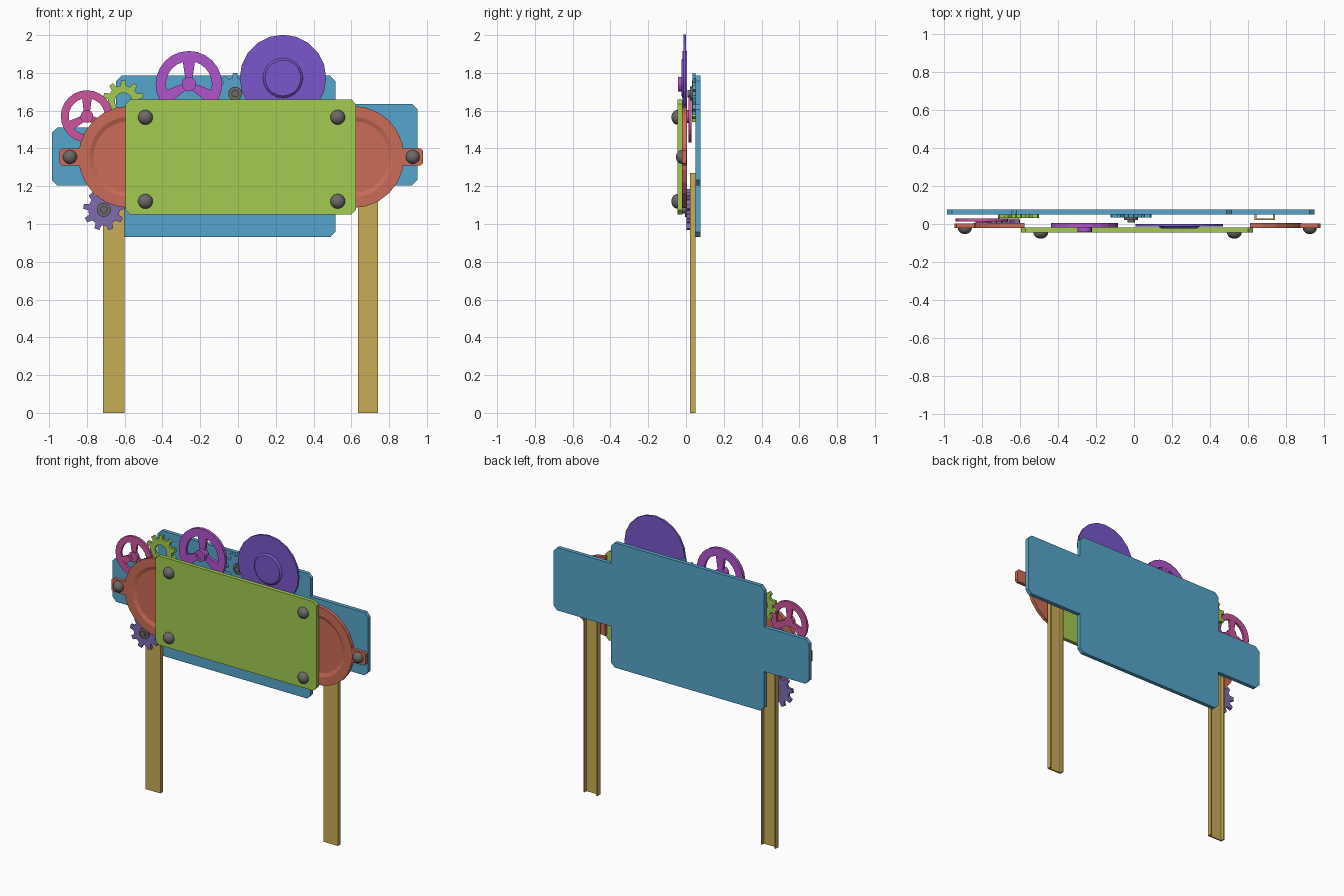
import bpy, bmesh, math
from math import pi, sin, cos

if "Cube" in bpy.data.objects:
    bpy.data.objects.remove(bpy.data.objects["Cube"])

def material(name, hexcode):
    m = bpy.data.materials.new(name)
    ch = [int(hexcode[i:i + 2], 16) / 255 for i in (0, 2, 4)]
    lin = [c / 12.92 if c <= 0.04045 else ((c + 0.055) / 1.055) ** 2.4 for c in ch]
    m.diffuse_color = (*lin, 1)
    m.use_nodes = True
    m.node_tree.nodes["Principled BSDF"].inputs["Base Color"].default_value = m.diffuse_color
    return m

BLUE = material("sky_blue", "56A5CC")
GREEN = material("lime_green", "A2CB50")
RED = material("brick_red", "CB6C57")
TAN = material("tan", "C9AD56")
VIOLET = material("violet", "7A56CC")
MAGENTA = material("magenta", "B055CC")
PINK = material("pink", "CC559E")
SLATE = material("slate_purple", "7E6BB0")
GREY = material("dark_grey", "6C6A68")

def finish(name, bm, mat, smooth=False):
    bmesh.ops.remove_doubles(bm, verts=bm.verts, dist=1e-5)
    bmesh.ops.recalc_face_normals(bm, faces=bm.faces)
    me = bpy.data.meshes.new(name)
    bm.to_mesh(me)
    bm.free()
    me.materials.append(mat)
    ob = bpy.data.objects.new(name, me)
    bpy.context.collection.objects.link(ob)
    if smooth:
        bpy.ops.object.select_all(action='DESELECT')
        bpy.context.view_layer.objects.active = ob
        ob.select_set(True)
        bpy.ops.object.shade_smooth_by_angle(angle=math.radians(40))
    return ob

def add_prism(bm, pts, y0, y1):
    """Extrude an (x, z) outline along y."""
    a = [bm.verts.new((x, y0, z)) for x, z in pts]
    b = [bm.verts.new((x, y1, z)) for x, z in pts]
    bm.faces.new(a)
    bm.faces.new(b[::-1])
    for i in range(len(a)):
        j = (i + 1) % len(a)
        bm.faces.new((a[i], b[i], b[j], a[j]))

def add_lathe(bm, profile, cx, cz, seg=24, start=0.0, span=2 * pi):
    """Revolve a closed (radius, y) profile about the y direction."""
    full = span > 6.28
    rows = []
    for i in range(seg if full else seg + 1):
        t = start + span * i / seg
        rows.append([bm.verts.new((cx + r * cos(t), y, cz + r * sin(t))) for r, y in profile])
    n = len(profile)
    for i in range(seg):
        a, b = rows[i], rows[(i + 1) % len(rows)]
        for k in range(n):
            l = (k + 1) % n
            if profile[k][0] == 0 and profile[l][0] == 0:
                continue
            bm.faces.new((a[k], b[k], b[l], a[l]))
    if not full:
        bm.faces.new(rows[0])
        bm.faces.new(rows[-1][::-1])

def chamfer(pts, c):
    """Cut every convex or concave corner given as (x, z, cut?)."""
    out = []
    for i, (x, z, cut) in enumerate(pts):
        if not cut:
            out.append((x, z))
            continue
        for q in (pts[i - 1], pts[(i + 1) % len(pts)]):
            d = math.hypot(q[0] - x, q[1] - z)
            out.append((x + (q[0] - x) * c / d, z + (q[1] - z) * c / d))
    return out

def rect(x0, x1, z0, z1):
    return [(x0, z0, 1), (x1, z0, 1), (x1, z1, 1), (x0, z1, 1)]

def plate(name, pts, c, y0, y1, mat):
    bm = bmesh.new()
    add_prism(bm, chamfer(pts, c), y0, y1)
    return finish(name, bm, mat)

# Back panel: stepped outline
plate("back_panel", [
    (-0.645, 0.93, 1), (0.515, 0.93, 1), (0.515, 1.205, 0), (0.95, 1.205, 1),
    (0.95, 1.635, 1), (0.515, 1.635, 0), (0.515, 1.785, 1), (-0.645, 1.785, 1),
    (-0.645, 1.51, 0), (-0.985, 1.51, 1), (-0.985, 1.205, 1), (-0.645, 1.205, 0)],
    0.028, 0.05, 0.077, BLUE)

# Front sign plate
plate("front_plate", rect(-0.595, 0.625, 1.05, 1.66), 0.025, -0.045, -0.019, GREEN)

# Posts: channels open to the back
for side, x0, x1 in (("left", -0.715, -0.602), ("right", 0.635, 0.742)):
    t, y0, y1 = 0.01, 0.02, 0.051
    bm = bmesh.new()
    loops = [(x0, y0), (x1, y0), (x1, y1), (x1 - t, y1), (x1 - t, y0 + t),
             (x0 + t, y0 + t), (x0 + t, y1), (x0, y1)]
    f = bm.faces.new([bm.verts.new((x, y, 0)) for x, y in loops])
    ext = bmesh.ops.extrude_face_region(bm, geom=[f], use_keep_orig=True)
    bmesh.ops.translate(bm, vec=(0, 0, 1.27),
                        verts=[v for v in ext["geom"] if isinstance(v, bmesh.types.BMVert)])
    finish(side + "_post", bm, TAN)

# Rounded end pieces with a recess and a bolt tab
for side, s, cx in (("left", -1, -0.575), ("right", 1, 0.61)):
    bm = bmesh.new()
    add_lathe(bm, [(0, 0.004), (0.27, 0.004), (0.27, -0.021), (0.213, -0.021),
                   (0.19, -0.012), (0, -0.012)],
              cx, 1.355, 12, -pi / 2 if s > 0 else pi / 2, pi)
    a, b = sorted((cx + s * 0.25, cx + s * 0.37))
    add_prism(bm, chamfer(rect(a, b, 1.31, 1.40), 0.012), -0.0205, 0.0035)
    finish(side + "_end_piece", bm, RED)

# Domed bolts
def bolt(name, x, z, y, r=0.039, h=0.032):
    bm = bmesh.new()
    prof = [(0, y + 0.004), (r, y + 0.004)]
    prof += [(r * cos(pi / 2 * k / 6) if k < 6 else 0, y - h * sin(pi / 2 * k / 6)) for k in range(7)]
    add_lathe(bm, prof, x, z, 20)
    finish(name, bm, GREY, True)

for x, sx in ((-0.49, "left"), (0.528, "right")):
    for z, sz in ((1.12, "lower"), (1.565, "upper")):
        bolt(f"plate_bolt_{sz}_{sx}", x, z, -0.045)
bolt("tab_bolt_left", -0.89, 1.355, -0.021, 0.037)
bolt("tab_bolt_right", 0.925, 1.355, -0.021, 0.037)

# Spoked wheels: rim, hub and three flared spokes
def wheel(name, cx, cz, r_out, r_in, r_hub, y0, y1, hub_y, mat):
    bm = bmesh.new()
    add_lathe(bm, [(r_in, y0), (r_out, y0), (r_out, y1), (r_in, y1)], cx, cz, 24)
    add_lathe(bm, [(0, hub_y + 0.005), (r_hub * 0.5, hub_y + 0.005), (r_hub * 0.5, hub_y),
                   (r_hub, hub_y), (r_hub, y1), (0, y1)], cx, cz, 16)
    for k in range(3):
        t = pi / 2 + k * 2 * pi / 3
        ra, rb = r_hub * 0.8, r_in * 1.03
        wa, wb = r_hub * 0.5, r_in * 0.27
        pts = [(ra, -wa), (rb, -wb), (rb, wb), (ra, wa)]
        add_prism(bm, [(cx + u * cos(t) - v * sin(t), cz + u * sin(t) + v * cos(t)) for u, v in pts],
                  y0 + 0.001, y1 - 0.001)
    finish(name, bm, mat)

wheel("large_spoked_wheel", -0.26, 1.74, 0.176, 0.122, 0.038, -0.018, 0.004, -0.043, MAGENTA)
wheel("small_spoked_wheel", -0.80, 1.57, 0.138, 0.096, 0.034, 0.014, 0.03, 0.006, PINK)

# Solid disc with a raised centre
bm = bmesh.new()
add_lathe(bm, [(0, 0), (0.229, 0), (0.229, -0.014), (0.106, -0.014),
               (0.095, -0.024), (0, -0.024)], 0.238, 1.773, 20, pi / 2)
finish("solid_disc", bm, VIOLET)

# Gears: toothed ring with a bore
def gear(name, cx, cz, y0, y1, mat, bore, teeth=10, r_out=0.11, r_root=0.083, turn=0.0):
    bm = bmesh.new()
    rows = []
    for i in range(teeth):
        for f, r in ((-0.30, r_root), (-0.17, r_out), (0.17, r_out), (0.30, r_root)):
            t = turn + 2 * pi * (i + f) / teeth
            rows.append([bm.verts.new((cx + q * cos(t), y, cz + q * sin(t)))
                         for q, y in ((bore, y0), (r, y0), (r, y1), (bore, y1))])
    for i, a in enumerate(rows):
        b = rows[(i + 1) % len(rows)]
        for k in range(4):
            l = (k + 1) % 4
            bm.faces.new((a[k], b[k], b[l], a[l]))
    finish(name, bm, mat)

gear("lower_gear", -0.71, 1.075, 0.003, 0.02, SLATE, 0.02, 9, turn=pi / 2)
gear("upper_left_gear", -0.607, 1.65, 0.032, 0.051, GREEN, 0.045, 10, turn=pi / 2)
gear("top_gear", -0.015, 1.69, 0.034, 0.051, BLUE, 0.02, 10, turn=pi / 2)

# Grey gear hubs: washer with a smaller pin
for name, x, z, y0, y1 in (("lower_gear_hub", -0.71, 1.075, -0.006, 0.02),
                           ("top_gear_hub", -0.015, 1.69, 0.02, 0.05)):
    bm = bmesh.new()
    add_lathe(bm, [(0, y1), (0.037, y1), (0.037, y0), (0.019, y0),
                   (0.019, y0 - 0.012), (0, y0 - 0.012)], x, z, 16)
    finish(name, bm, GREY)
